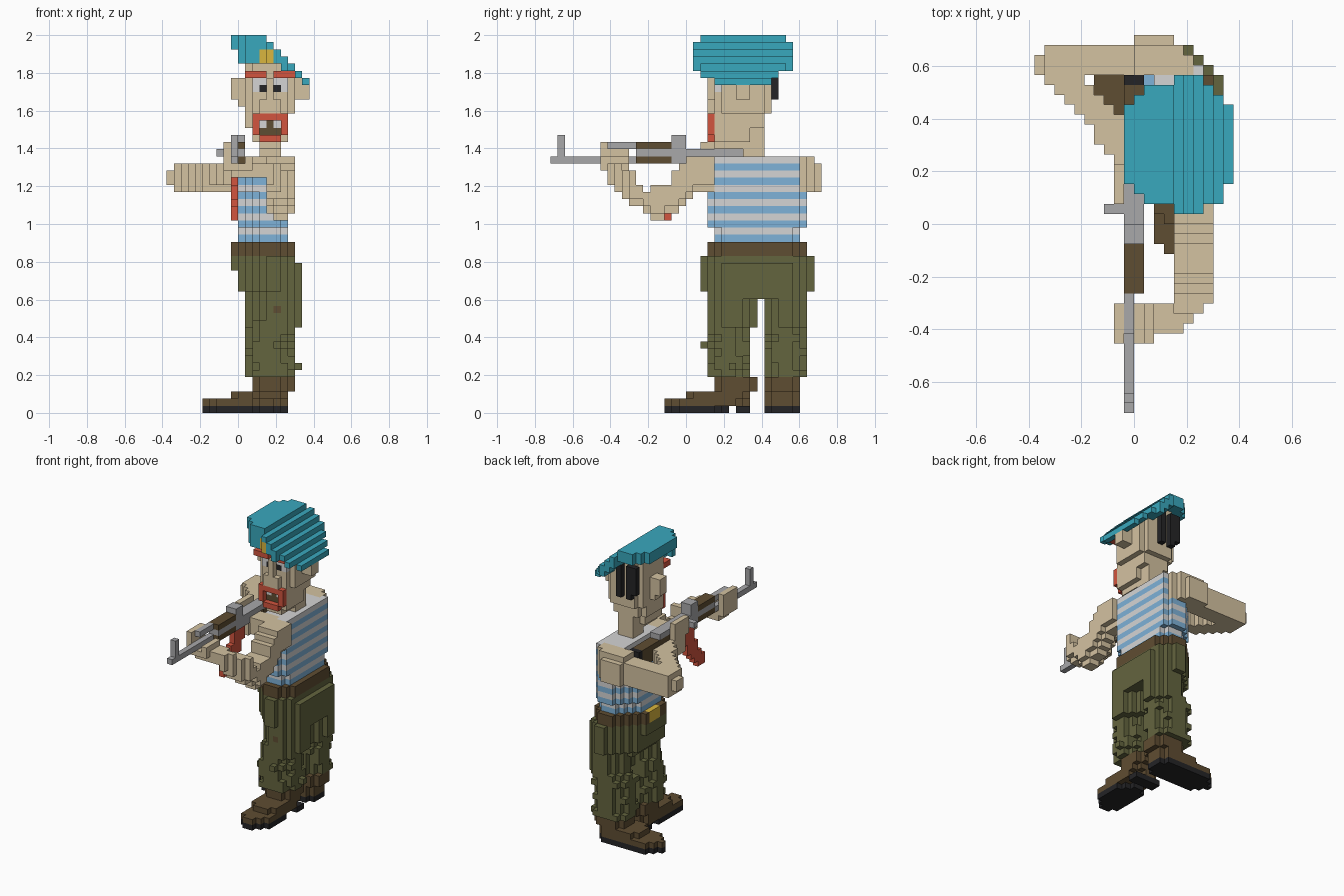
import bpy, bmesh, random

if "Cube" in bpy.data.objects:
    bpy.data.objects.remove(bpy.data.objects["Cube"], do_unlink=True)

U = 2 / 53                      # block size
random.seed(4)
COLOURS = {                     # sRGB 0-255
    "skin": (212, 194, 161), "teal": (57, 168, 189), "olive": (100, 101, 63),
    "brown": (95, 77, 50), "blue": (126, 178, 216), "white": (213, 213, 213),
    "black": (36, 36, 38), "red": (210, 85, 62), "grey": (168, 168, 170),
    "yellow": (218, 182, 62)}
NAMES = list(COLOURS)


def linear(c):
    c /= 255
    return c / 12.92 if c <= 0.04045 else ((c + 0.055) / 1.055) ** 2.4


MATS = []
for name, rgb in COLOURS.items():
    m = bpy.data.materials.new(name)
    m.use_nodes = True
    col = (*[linear(c) for c in rgb], 1)
    m.diffuse_color = col
    bsdf = next(n for n in m.node_tree.nodes if n.type == "BSDF_PRINCIPLED")
    bsdf.inputs["Base Color"].default_value = col
    MATS.append(m)

cells = {}                      # block -> (part, colour)


def box(part, col, x, y, z, cut=0, chest=0):
    """Fill a block range; cut and chest bevel the +x and -x vertical corners."""
    for i in range(*x):
        for j in range(*y):
            dy = min(j - y[0], y[1] - 1 - j)
            if x[1] - 1 - i + dy < cut or i - x[0] + dy < chest:
                continue
            for k in range(*z):
                cells[i, j, k] = (part, col(k) if callable(col) else col)


def stripe(k):
    return "white" if k % 2 else "blue"


# Boots: one points to the front, the other to the side
box("front_boot", "black", (2, 7), (-3, 6), (0, 1), 2, 1)
box("front_boot", "black", (2, 7), (7, 9), (0, 1))
box("front_boot", "brown", (2, 7), (-3, 9), (1, 2), 2, 1)
box("front_boot", "brown", (2, 7), (0, 9), (2, 3), 1, 1)
box("front_boot", "brown", (2, 7), (4, 10), (3, 5), 1, 1)
box("rear_boot", "black", (-5, 7), (11, 16), (0, 1), 1, 2)
box("rear_boot", "brown", (-5, 7), (11, 16), (1, 2), 1, 2)
box("rear_boot", "brown", (-1, 7), (11, 16), (2, 3), 1, 1)
box("rear_boot", "brown", (2, 8), (11, 16), (3, 5), 1, 1)

# Trousers: shins, thighs, hips
box("trousers", "olive", (1, 8), (3, 9), (5, 12), 2, 2)
box("trousers", "olive", (1, 8), (11, 17), (5, 12), 2, 2)
box("trousers", "olive", (1, 9), (3, 10), (12, 16), 2, 3)
box("trousers", "olive", (1, 9), (11, 17), (12, 16), 2, 3)
box("trousers", "olive", (1, 9), (3, 17), (16, 17), 2, 3)
box("trousers", "olive", (0, 9), (2, 18), (17, 20), 3, 4)
box("trousers", "olive", (-1, 9), (2, 18), (20, 21), 3, 5)
box("trousers", "olive", (-1, 8), (2, 18), (21, 22), 2, 5)
# Cloth folds: loose blocks on the leg surfaces
legs = [c for c, v in cells.items() if v[0] == "trousers" and c[2] < 13]
for i, j, k in random.sample(legs, 130):
    for di, dj in ((1, 0), (-1, 0), (0, 1), (0, -1)):
        p = (i + di, j + dj, k)
        if p not in cells and 1 <= p[0] < 8 and 3 <= p[1] < 17 and p[1] not in (9, 10):
            cells[p] = ("trousers", "olive")
cells[8, 6, 6] = cells[5, 2, 9] = ("trousers", "olive")
cells[5, 3, 14] = ("trousers", "brown")

# Belt and buckle
box("belt", "brown", (-1, 8), (3, 17), (22, 24), 2, 4)
box("buckle", "yellow", (-1, 0), (9, 12), (22, 24))

# Striped shirt, sloping down at the chest side
box("shirt", stripe, (0, 7), (4, 16), (24, 26), 1, 3)
box("shirt", stripe, (0, 7), (3, 17), (26, 31), 1, 3)
box("shirt", stripe, (0, 7), (3, 16), (31, 33), 0, 2)
box("shirt", stripe, (1, 7), (3, 16), (33, 35))
box("shirt", stripe, (2, 7), (3, 16), (35, 36))

# Rear arm: shoulder, upper arm, forearm folding back to the grip
box("rear_arm", "skin", (0, 6), (15, 17), (31, 36))
box("rear_arm", "skin", (0, 5), (17, 18), (31, 36))
box("rear_arm", "skin", (0, 4), (16, 19), (31, 35))
box("rear_arm", "skin", (-9, 1), (15, 18), (31, 35))
box("rear_arm", "skin", (-10, -9), (15, 17), (32, 34))
for n, (a, b) in enumerate([(-9, -5), (-8, -4), (-7, -3), (-6, -2), (-5, -1), (-4, -1),
                            (-4, -1), (-3, 0), (-2, 0), (-2, 0), (-2, 0), (-2, 0)]):
    box("rear_arm", "skin", (a, b), (14 - n, 15 - n), (31 + (n > 4), 35))
box("rear_hand", "skin", (-2, -1), (2, 6), (35, 38))

# Front arm: (low, high) of each slice from the wrist back to the shoulder
slices = [(32, 35), (31, 35), (30, 34), (29, 34), (29, 32), (28, 31), (27, 32),
          (27, 32), (28, 32), (28, 34), (29, 35), (30, 36), (31, 36), (31, 36), (31, 36)]
wrist = [5, 6, 7]
for n, z in enumerate(slices):
    y = (n - 11, n - 10)
    box("front_arm", "skin", (4, wrist[n] if n < 3 else 8), y, z)
    if n > 2:                   # soften the underside
        for x in (4, 7):
            cells.pop((x, y[0], z[0]))
box("front_shoulder", "skin", (1, 5), (2, 5), (33, 36))

# Hand cradling the rifle
box("front_hand", "skin", (-2, -1), (-12, -8), (35, 38))
box("front_hand", "skin", (-2, 1), (-12, -8), (34, 35))
box("front_hand", "skin", (-1, 2), (-11, -8), (33, 35))
box("front_hand", "skin", (1, 2), (-12, -8), (34, 36))
box("front_hand", "skin", (2, 4), (-11, -8), (33, 35))

# Rifle
box("rifle_barrel", "grey", (-1, 0), (-19, -7), (35, 36))
box("rifle_barrel", "grey", (-1, 0), (-18, -17), (36, 39))
box("rifle_barrel", "grey", (-1, 0), (-11, -7), (37, 38))
box("rifle_handguard", "brown", (-1, 1), (-7, -2), (35, 38))
box("rifle_handguard", "grey", (-1, 1), (-7, -2), (36, 37))
box("rifle_receiver", "grey", (-1, 1), (-2, 4), (35, 37))
box("rifle_receiver", "grey", (-1, 1), (-2, 0), (37, 39))
box("rifle_receiver", "grey", (-1, 1), (4, 9), (36, 37))
box("rifle_bolt", "grey", (-3, -1), (1, 2), (36, 37))
box("rifle_stock", "brown", (-1, 1), (6, 14), (34, 36))
box("rifle_stock", "brown", (-1, 1), (10, 14), (33, 36))
box("rifle_butt_pad", "black", (-1, 1), (14, 15), (33, 36))
for k, y in zip(range(27, 35), (-4, -4, -3, -2, -2, -1, -1, -1)):
    box("magazine", "red", (-1, 0), (y, y + 3 - (k < 28)), (k, k + 1))

# Head: neck, jaw, skull, ears, nose
box("neck", "skin", (3, 6), (8, 11), (35, 37))
box("neck", "skin", (3, 6), (6, 11), (37, 40))
box("head", "skin", (3, 6), (4, 8), (37, 38))
box("head", "skin", (2, 7), (4, 9), (38, 40))
box("head", "skin", (1, 7), (4, 11), (40, 42), 0, 1)
box("head", "skin", (1, 8), (4, 12), (42, 48), 1, 1)
box("head", "skin", (1, 7), (4, 12), (48, 49), 1, 1)
box("head", "skin", (1, 5), (4, 12), (49, 51), 0, 1)
box("ears", "skin", (-1, 1), (7, 9), (44, 47))
box("ears", "skin", (0, 1), (7, 9), (43, 44))
box("ears", "skin", (8, 10), (7, 9), (44, 47))
box("nose", "skin", (3, 6), (3, 4), (42, 44))
box("nose", "skin", (4, 5), (3, 4), (44, 47))

# Face: brows, eyes, moustache and mouth
for a, b in ((1, 4), (5, 8)):
    box("eyebrows", "red", (a, b), (3, 5), (47, 48))
for a, pupil in ((2, 3), (5, 5)):
    box("eyes", "white", (a, a + 2), (4, 5), (45, 47))
    box("eyes", "black", (pupil, pupil + 1), (4, 5), (45, 46))
box("moustache", "red", (2, 7), (3, 4), (39, 42))
for c in [(i, 3, k) for i in (3, 4, 5) for k in (39, 40)]:
    cells.pop(c)
box("mouth", "brown", (3, 6), (4, 5), (39, 41))
for x in (3, 5):
    cells[x, 4, 40] = ("mouth", "white")
box("beard", "red", (3, 6), (3, 4), (38, 39))

# Hair strands at the back
for x, z in ((1, 45), (2, 44), (4, 44)):
    box("hair", "black", (x, x + 1), (12, 13), (z, 50))

# Slanted beret: (depth from, depth to, bottom, top) of each column
beret = [(4, 12, 51, 53), (3, 13, 51, 53), (2, 14, 51, 53), (2, 14, 51, 53),
         (2, 14, 51, 53), (1, 15, 50, 52), (1, 15, 49, 51), (1, 15, 48, 50),
         (2, 14, 48, 49), (2, 13, 47, 48), (4, 12, 46, 47)]
for n, (y0, y1, z0, z1) in enumerate(beret):
    box("beret", "teal", (n - 1, n), (y0, y1), (z0, z1))
box("beret", "teal", (0, 4), (2, 5), (49, 51), 0, 1)
for x, y in ((3, 2), (4, 1)):
    box("badge", "yellow", (x, x + 1), (y, y + 1), (49, 51))

# Build one mesh per part from the exposed block faces
DIRS = [((1, 0, 0), ((1, 0, 0), (1, 1, 0), (1, 1, 1), (1, 0, 1))),
        ((-1, 0, 0), ((0, 0, 0), (0, 0, 1), (0, 1, 1), (0, 1, 0))),
        ((0, 1, 0), ((0, 1, 0), (0, 1, 1), (1, 1, 1), (1, 1, 0))),
        ((0, -1, 0), ((0, 0, 0), (1, 0, 0), (1, 0, 1), (0, 0, 1))),
        ((0, 0, 1), ((0, 0, 1), (1, 0, 1), (1, 1, 1), (0, 1, 1))),
        ((0, 0, -1), ((0, 0, 0), (0, 1, 0), (1, 1, 0), (1, 0, 0)))]
for part in dict.fromkeys(v[0] for v in cells.values()):
    bm = bmesh.new()
    verts, used = {}, []
    for c, (p, col) in cells.items():
        if p != part:
            continue
        if col not in used:
            used.append(col)
        for d, corners in DIRS:
            if tuple(a + b for a, b in zip(c, d)) in cells:
                continue
            loop = []
            for o in corners:
                q = tuple(a + b for a, b in zip(c, o))
                if q not in verts:
                    verts[q] = bm.verts.new([a * U for a in q])
                loop.append(verts[q])
            bm.faces.new(loop).material_index = used.index(col)
    mesh = bpy.data.meshes.new(part)
    bm.to_mesh(mesh)
    bm.free()
    for col in used:
        mesh.materials.append(MATS[NAMES.index(col)])
    bpy.context.scene.collection.objects.link(bpy.data.objects.new(part, mesh))
